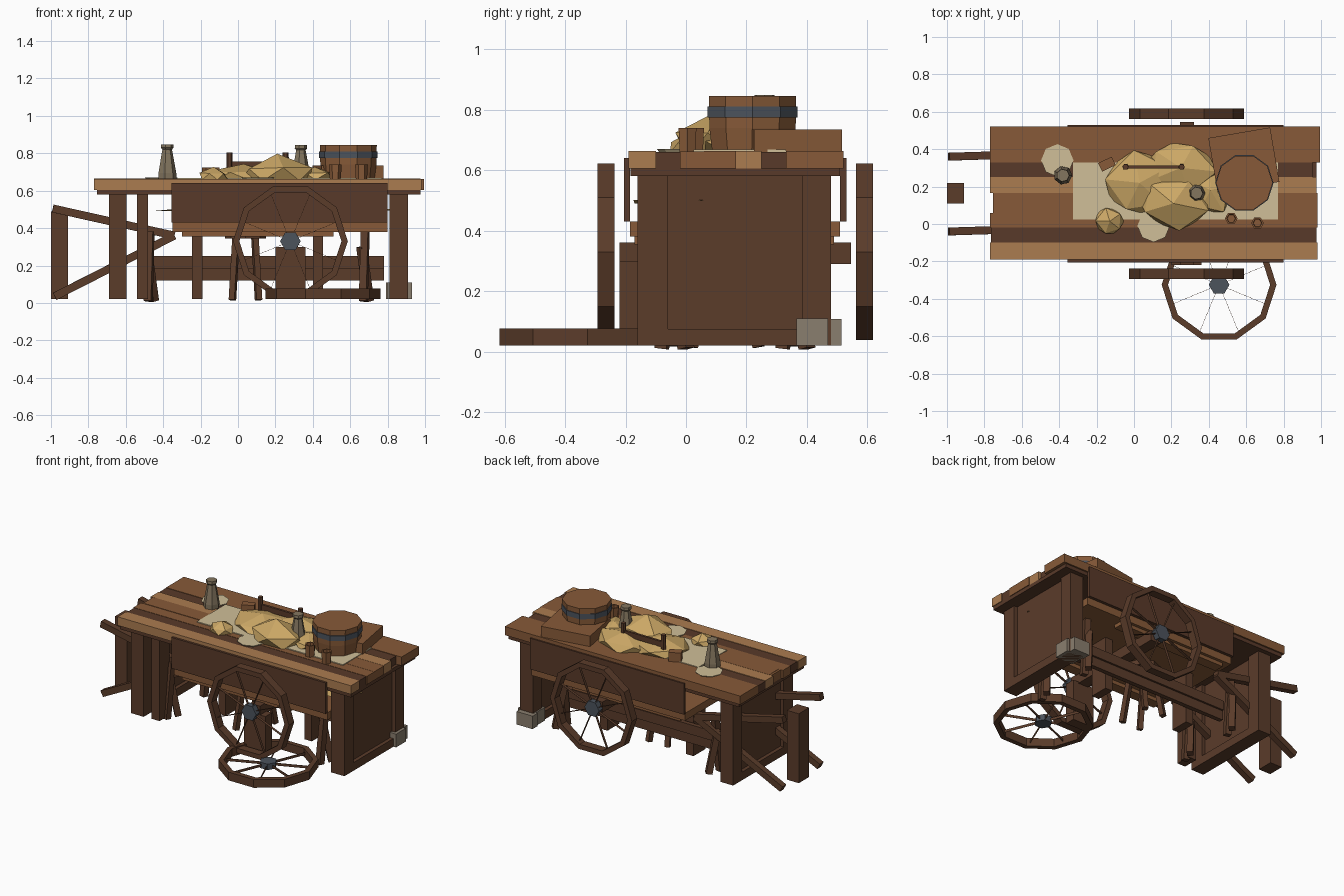
import bpy, bmesh, math, random
from mathutils import Vector, Matrix

if "Cube" in bpy.data.objects:
    bpy.data.objects.remove(bpy.data.objects["Cube"])

random.seed(4)
mats = {}


def mat(hexcol):
    if hexcol not in mats:
        c = [int(hexcol[i:i + 2], 16) / 255 for i in (0, 2, 4)]
        m = bpy.data.materials.new("paint_" + hexcol)
        m.diffuse_color = [((v + 0.055) / 1.055) ** 2.4 for v in c] + [1]
        m.use_nodes = True
        m.node_tree.nodes["Principled BSDF"].inputs["Base Color"].default_value = m.diffuse_color
        mats[hexcol] = m
    return mats[hexcol]


LIGHT, MID, WOOD, DARK = "AB7C50", "875A38", "5B3C2A", "593A29"
CLOTH, GRAIN, METAL, CLAY, STONE = "D0BF98", "CCA866", "4C535C", "84765F", "8A7E6E"


def finish(bm, name, col):
    bmesh.ops.recalc_face_normals(bm, faces=bm.faces)
    me = bpy.data.meshes.new(name)
    bm.to_mesh(me)
    bm.free()
    me.materials.append(mat(col))
    ob = bpy.data.objects.new(name, me)
    bpy.context.collection.objects.link(ob)
    return ob


def box(name, x, y, z, col, rot=0):
    """Box from (min, max) ranges, turned about its own vertical axis."""
    bm = bmesh.new()
    bmesh.ops.create_cube(bm, size=1)
    size = [r[1] - r[0] for r in (x, y, z)]
    mid = [(r[1] + r[0]) / 2 for r in (x, y, z)]
    bmesh.ops.transform(bm, verts=bm.verts, matrix=Matrix.Translation(mid)
                        @ Matrix.Rotation(rot, 4, 'Z') @ Matrix.Diagonal((*size, 1)))
    return finish(bm, name, col)


def bar(name, a, b, w, d, col):
    """Straight beam between two points."""
    a, b = Vector(a), Vector(b)
    bm = bmesh.new()
    bmesh.ops.create_cube(bm, size=1)
    q = (b - a).to_track_quat('Z', 'Y').to_matrix().to_4x4()
    bmesh.ops.transform(bm, verts=bm.verts, matrix=Matrix.Translation((a + b) / 2)
                        @ q @ Matrix.Diagonal((w, d, (b - a).length, 1)))
    return finish(bm, name, col)


def lathe(name, loc, prof, n, col, matrix=None):
    """Faceted turned part; prof = (radius, height) pairs, capped at both ends."""
    bm = bmesh.new()
    rings = [[bm.verts.new((r * math.cos(math.tau * i / n), r * math.sin(math.tau * i / n), z))
              for i in range(n)] for r, z in prof]
    for lo, hi in zip(rings, rings[1:]):
        for i in range(n):
            bm.faces.new((lo[i], lo[(i + 1) % n], hi[(i + 1) % n], hi[i]))
    bm.faces.new(rings[0])
    bm.faces.new(rings[-1])
    bmesh.ops.transform(bm, verts=bm.verts,
                        matrix=Matrix.Translation(loc) @ (matrix or Matrix()))
    return finish(bm, name, col)


def lump(name, loc, size, rot=0, col=GRAIN, jitter=0.1):
    """Rough faceted mound, flat underneath."""
    bm = bmesh.new()
    bmesh.ops.create_icosphere(bm, subdivisions=1, radius=1.08)
    for v in bm.verts:
        v.co *= 1 + random.uniform(-jitter, jitter)
        v.co.z = max(v.co.z, -0.1)
    bmesh.ops.transform(bm, verts=bm.verts, matrix=Matrix.Translation(loc)
                        @ Matrix.Rotation(rot, 4, 'Z') @ Matrix.Diagonal((*size, 1)))
    return finish(bm, name, col)


def wheel(name, loc, matrix):
    """Ten-sided rim, flat spokes and a six-sided hub, axis along local z."""
    m = Matrix.Translation(loc) @ matrix
    bm = bmesh.new()
    R, r, h, n = 0.307, 0.273, 0.028, 10
    ring = []
    for i in range(n):
        c, s = math.cos(math.tau * i / n), math.sin(math.tau * i / n)
        ring.append([bm.verts.new(m @ Vector((q * c, q * s, z)))
                     for q, z in ((R, -h), (R, h), (r, h), (r, -h))])
    for i in range(n):
        a, b = ring[i], ring[(i + 1) % n]
        for k in range(4):
            bm.faces.new((a[k], b[k], b[(k + 1) % 4], a[(k + 1) % 4]))
    finish(bm, name + "_rim", WOOD)
    for i in range(8):
        s = box(name + "_spoke", (0.03, 0.28), (-0.0008, 0.0008), (-0.009, 0.009), WOOD)
        s.data.transform(m @ Matrix.Rotation(math.tau * (i + 0.5) / 8, 4, 'Z'))
    lathe(name + "_hub", loc, [(0.055, -0.02), (0.055, 0.02)], 6, METAL, matrix)


# Table top planks
for y0, y1, x0, x1, dz, c in [
        (-0.19, -0.10, -0.77, 0.98, 0, LIGHT), (-0.10, -0.02, -0.765, 0.975, -0.003, DARK),
        (-0.02, 0.06, -0.77, 0.98, -0.001, MID), (0.06, 0.165, -0.755, 0.98, 0.0, MID),
        (0.165, 0.25, -0.77, 0.975, 0.001, LIGHT), (0.25, 0.33, -0.77, 0.955, -0.003, DARK),
        (0.33, 0.52, -0.77, 0.995, 0, MID)]:
    box("top_plank", (x0, x1), (y0, y1), (0.605, 0.663 + dz), c)
box("plank_patch", (-0.74, 0.16), (0.06, 0.166), (0.655, 0.665), MID)
box("top_underframe", (-0.755, 0.975), (-0.183, 0.51), (0.58, 0.605), DARK)

# End frames: corner posts, recessed panel and bottom rail
for x0, x1 in ((-0.69, -0.595), (0.81, 0.91)):
    box("end_panel", (x0 + 0.025, x1 - 0.025), (-0.10, 0.42), (0.03, 0.58), WOOD)
    for y0, y1 in ((-0.16, -0.06), (0.385, 0.48)):
        box("end_post", (x0, x1), (y0, y1), (0.02, 0.58), WOOD)
    box("end_bottom_rail", (x0, x1), (-0.06, 0.385), (0.02, 0.075), WOOD)
box("inner_post", (-0.54, -0.48), (-0.155, -0.05), (0.02, 0.58), WOOD)

# Cart body under the top
box("cart_front_board", (-0.355, 0.80), (-0.205, -0.185), (0.43, 0.64), DARK)
box("cart_back_board", (-0.355, 0.80), (0.51, 0.53), (0.43, 0.64), DARK)
box("cart_floor", (-0.35, 0.80), (-0.185, 0.51), (0.38, 0.43), MID)
for y in (-0.17, 0.42):
    box("cart_floor_batten", (-0.30, 0.51), (y, y + 0.07), (0.355, 0.38), MID)
lump("stored_grain", (0.21, 0.05, 0.492), (0.71, 0.24, 0.018), 0, GRAIN, 0.02)

# Axle, supporting block and wheels
box("axle", (0.245, 0.32), (-0.22, 0.545), (0.29, 0.36), WOOD)
box("axle_block", (0.20, 0.36), (-0.22, -0.15), (0.02, 0.30), WOOD)
upright = Matrix.Rotation(math.pi / 2, 4, 'X')
wheel("front_wheel", (0.28, -0.265, 0.33), upright)
wheel("back_wheel", (0.28, 0.59, 0.33), upright)
wheel("fallen_wheel", (0.455, -0.325, 0.048), Matrix())

# Cart shafts and the prop standing beside them
for y in (-0.035, 0.365):
    bar("upper_shaft", (-0.99, y - 0.005, 0.505), (-0.34, y + 0.015, 0.36), 0.042, 0.042, WOOD)
    bar("lower_shaft", (-0.98, y - 0.005, 0.035), (-0.34, y + 0.015, 0.36), 0.042, 0.042, WOOD)
box("prop_post", (-1.0, -0.91), (0.11, 0.22), (0.02, 0.49), WOOD)

# Trestle legs, stretcher and stool beneath
for x in (-0.43, 0.72):
    for y in (-0.04, 0.36):
        bar("trestle_leg", (x - 0.04, y, 0.38), (x - 0.05, y - 0.04, 0.01), 0.04, 0.04, WOOD)
        bar("trestle_leg", (x - 0.06, y, 0.30), (x - 0.02, y + 0.04, 0.01), 0.04, 0.04, WOOD)
box("stretcher_upper", (-0.46, 0.78), (0.28, 0.31), (0.185, 0.25), WOOD)
box("stretcher_lower", (-0.46, 0.78), (0.27, 0.30), (0.12, 0.183), WOOD)
for x in (-0.245, 0.40):
    box("body_prop", (x, x + 0.055), (0.14, 0.27), (0.02, 0.38), WOOD)
for sx in (-1, 1):
    for sy in (-1, 1):
        bar("stool_leg", (0.04 + sx * 0.05, 0.13 + sy * 0.05, 0.36),
            (0.04 + sx * 0.07, 0.13 + sy * 0.11, 0.015), 0.032, 0.032, WOOD)
lathe("stool_seat", (0.04, 0.13, 0.345), [(0.11, 0), (0.11, 0.035)], 8, WOOD)
box("corner_stone", (0.80, 0.93), (0.365, 0.47), (0.02, 0.11), STONE)
box("corner_stone_small", (0.79, 0.91), (0.46, 0.515), (0.02, 0.108), STONE)

# Cloth and plates
box("cloth", (-0.325, 0.77), (0.025, 0.33), (0.66, 0.668), CLOTH)
for p in ((-0.41, 0.34, 0.66), (0.105, -0.01, 0.66)):
    lathe("plate", p, [(0.078, 0), (0.087, 0.01)], 8, CLOTH)

# Grain heap
for loc, size, rot in [((0.21, 0.11, 0.665), (0.19, 0.14, 0.115), -0.2),
                       ((0.03, 0.22, 0.665), (0.18, 0.17, 0.075), 0.5),
                       ((0.25, 0.30, 0.665), (0.19, 0.14, 0.085), -0.1),
                       ((0.41, 0.18, 0.665), (0.10, 0.13, 0.06), 0.3),
                       ((-0.13, 0.015, 0.665), (0.075, 0.075, 0.06), 0.6)]:
    lump("grain_heap", loc, size, rot)

# Carrying frame pressed in the heap and a loose block
for x in (-0.045, 0.255):
    lathe("frame_peg", (x, 0.305, 0.66), [(0.018, 0), (0.016, 0.145)], 6, WOOD)
box("frame_rail", (-0.045, 0.255), (0.297, 0.313), (0.72, 0.757), DARK)
box("loose_block", (-0.185, -0.105), (0.295, 0.345), (0.66, 0.725), MID, 0.45)

# Crate and banded tub
box("crate", (0.42, 0.755), (0.195, 0.49), (0.66, 0.735), MID, 0.17)
tub = (0.59, 0.22, 0.66)
lathe("tub", tub, [(0.14, 0), (0.15, 0.08), (0.152, 0.185)], 10, MID)
lathe("tub_band", tub, [(0.156, 0.115), (0.156, 0.15)], 10, METAL)

# Bottles and cups
for loc, s in (((-0.38, 0.26, 0.665), 1.0), ((0.335, 0.165, 0.665), 0.98)):
    lathe("bottle", loc, [(s * r, s * z) for r, z in (
        (0.05, 0), (0.05, 0.03), (0.03, 0.14), (0.027, 0.155), (0.036, 0.165),
        (0.034, 0.183))], 7, CLAY)
for loc in ((0.52, 0.03, 0.66), (0.66, 0.005, 0.66)):
    lathe("cup", loc, [(0.03, 0), (0.034, 0.08), (0.024, 0.08), (0.022, 0.03)], 6, MID)
